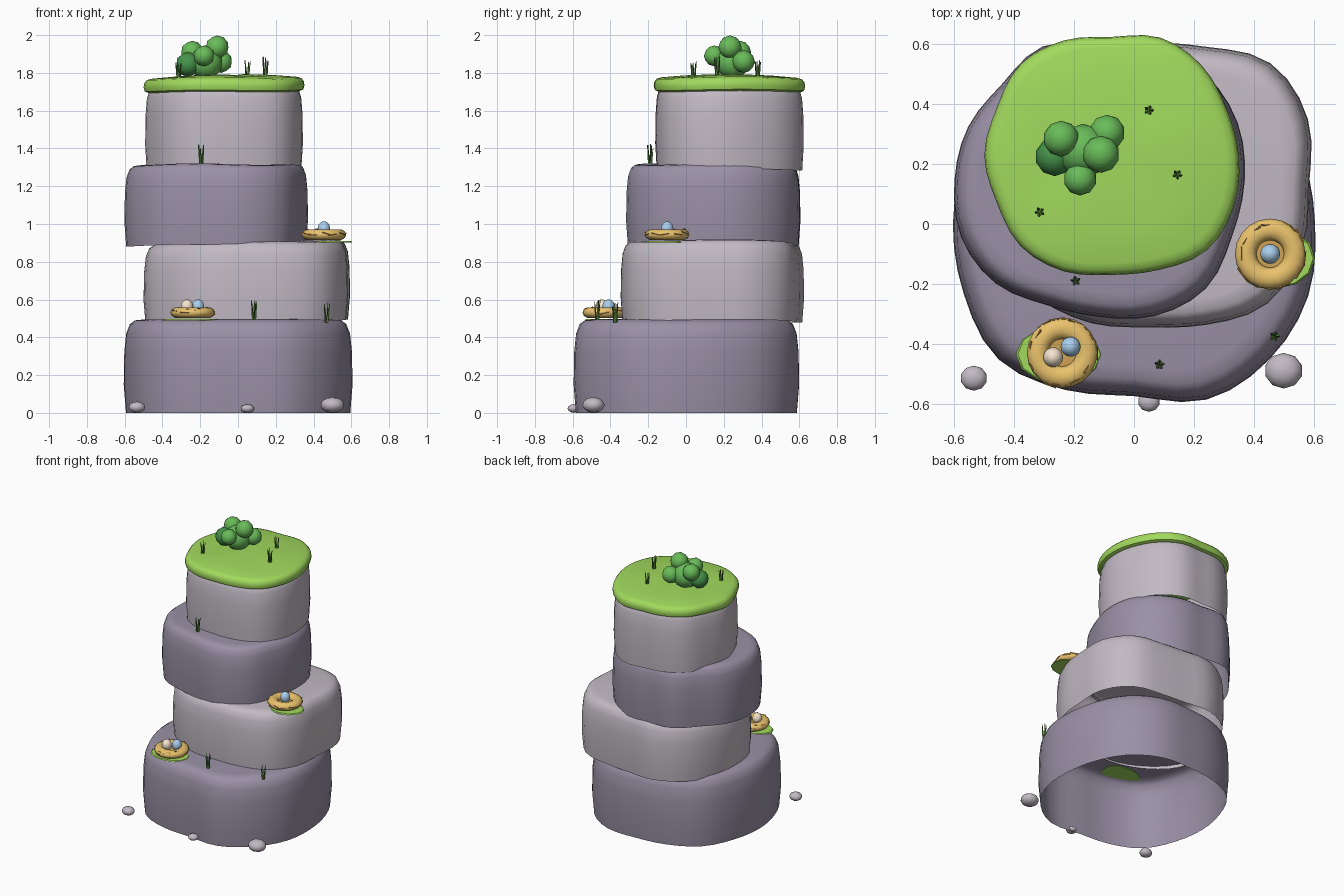
import bpy, bmesh, math, random
from mathutils import Matrix, Vector

if "Cube" in bpy.data.objects:
    bpy.data.objects.remove(bpy.data.objects["Cube"])
random.seed(4)


def mat(name, r, g, b):
    m = bpy.data.materials.new(name)
    m.diffuse_color = (r, g, b, 1)
    m.use_nodes = True
    m.node_tree.nodes["Principled BSDF"].inputs["Base Color"].default_value = m.diffuse_color
    return m


DARK = mat("dark_rock", .32, .28, .38)
LIGHT = mat("light_rock", .54, .49, .55)
GRASS = mat("grass", .36, .70, .11)
LEAF = mat("leaf", .14, .50, .10)
LEAF_DARK = mat("leaf_dark", .06, .29, .07)
BLADE = mat("blade", .10, .27, .05)
STRAW = mat("straw", .82, .54, .15)
TWIG = mat("twig", .62, .36, .09)
BLUE = mat("blue_egg", .40, .62, .85)
CREAM = mat("cream_egg", .92, .78, .62)


def finish(bm, name, material, angle=40):
    bmesh.ops.recalc_face_normals(bm, faces=bm.faces)
    me = bpy.data.meshes.new(name)
    bm.to_mesh(me)
    bm.free()
    ob = bpy.data.objects.new(name, me)
    bpy.context.collection.objects.link(ob)
    me.materials.append(material)
    bpy.ops.object.select_all(action='DESELECT')
    ob.select_set(True)
    bpy.context.view_layer.objects.active = ob
    if angle:
        bpy.ops.object.shade_smooth_by_angle(angle=math.radians(angle))
    return ob


def outline(radii, seg=48):
    # closed smooth curve through evenly spaced polar radii
    n, out = len(radii), []
    for i in range(seg):
        t = i * n / seg
        k, f = int(t), t - int(t)
        a, b, c, d = (radii[(k + j) % n] for j in (-1, 0, 1, 2))
        out.append(.5 * (2*b + (c-a)*f + (2*a-5*b+4*c-d)*f*f + (3*b-a-3*c+d)*f**3))
    return out


def loft(name, centre, radii, profile, material, tilt=0, wave=0, closed=False):
    bm, rs, rings = bmesh.new(), outline(radii), []
    n = len(rs)
    for s, z in profile:
        ring = []
        for i, r in enumerate(rs):
            a = 2 * math.pi * i / n
            x, y = centre[0] + s*r*math.cos(a), centre[1] + s*r*math.sin(a)
            ring.append(bm.verts.new((x, y, z + tilt*x + wave*math.sin(3*a + 1))))
        rings.append(ring)
    for lo, hi in zip(rings, rings[1:]):
        for i in range(n):
            bm.faces.new((lo[i], lo[(i+1) % n], hi[(i+1) % n], hi[i]))
    bm.faces.new(rings[-1])
    if closed:
        bm.faces.new(rings[0])
    return finish(bm, name, material, 50)


def tier(name, centre, radii, z0, z1, material, tilt=0, wave=0):
    shape = [(.98, 0), (1, .3), (.995, .65), (.978, .85), (.945, .95), (.90, .99), (.82, 1), (.4, 1.005)]
    loft(name, centre, radii, [(s, z0 + t*(z1-z0)) for s, t in shape], material, tilt, wave)


# stacked rock tiers, open underneath
tier("base_rock", (0, 0), [.605, .61, .635, .63, .595, .61, .635, .61, .605, .615, .64, .60, .575, .635, .64, .63],
     0, .495, DARK)
tier("second_rock", (.05, .13), [.535, .575, .575, .50, .48, .53, .555, .55, .55, .56, .53, .50, .475, .505, .56, .555],
     .48, .905, LIGHT, .02, .004)
tier("third_rock", (-.12, .145), [.49, .505, .505, .485, .455, .485, .455, .47, .48, .495, .485, .45, .455, .49, .51, .485],
     .888, 1.317, DARK, .005, .005)
top = [.425, .415, .425, .425, .395, .415, .43, .415, .425, .415, .43, .42, .40, .415, .45, .443]
tier("top_rock", (-.075, .23), [r * .98 for r in top], 1.288, 1.735, LIGHT, .0, .005)

# grass cap
loft("grass_cap", (-.075, .23), top,
     [(.5, 1.70), (.94, 1.70), (.985, 1.708), (1, 1.73), (.99, 1.753), (.96, 1.768), (.9, 1.775), (.6, 1.785), (.25, 1.79)],
     GRASS, .008, .003, True)


def blob(name, loc, scale, material, sub=2, angle=40):
    bm = bmesh.new()
    bmesh.ops.create_icosphere(bm, subdivisions=sub, radius=1)
    bmesh.ops.transform(bm, verts=bm.verts, matrix=Matrix.Translation(loc) @ Matrix.Diagonal((*scale, 1)))
    return finish(bm, name, material, angle)


# bush
for i, (x, y, z, r, m) in enumerate([
        (-.17, .245, 1.855, .09, LEAF), (-.243, .285, 1.91, .06, LEAF), (-.09, .305, 1.86, .06, LEAF),
        (-.11, .233, 1.936, .062, LEAF), (-.18, .15, 1.89, .055, LEAF), (-.265, .225, 1.845, .065, LEAF_DARK)]):
    blob(f"bush_leaf_{i}", (x, y, z), (r, r, r), m)

# pebbles
for i, (x, y, r, h) in enumerate([(-.535, -.515, .045, .03), (.05, -.593, .037, .023), (.5, -.49, .064, .042)]):
    blob(f"pebble_{i}", (x, y, h), (r, r * .93, h), LIGHT)


def stick(bm, a, b, r0, r1, sides=4):
    a, b = Vector(a), Vector(b)
    d = b - a
    m = Matrix.Translation((a + b) / 2) @ d.to_track_quat('Z', 'Y').to_matrix().to_4x4()
    bmesh.ops.create_cone(bm, cap_ends=True, segments=sides, radius1=r0, radius2=r1, depth=d.length, matrix=m)


# grass tufts
for i, (x, y, z) in enumerate([(.05, .38, 1.785), (.145, .165, 1.785), (-.315, .04, 1.775),
                               (-.195, -.19, 1.32), (.085, -.47, .497), (.47, -.375, .49)]):
    bm = bmesh.new()
    for k in range(5):
        a = k * 2 * math.pi / 5 + i
        c, s, h = math.cos(a), math.sin(a), random.uniform(.07, .105)
        stick(bm, (x + .006*c, y + .006*s, z - .01), (x + .016*c, y + .016*s, z + h), .007, .002, 3)
    finish(bm, f"grass_tuft_{i}", BLADE, 0)


def nest(tag, x, y, z, moss, eggs):
    # moss patch under the nest
    mx, my, rx, ry = moss
    bm = bmesh.new()
    bmesh.ops.create_cone(bm, cap_ends=True, segments=12, radius1=1, radius2=.95, depth=.008,
                          matrix=Matrix.Translation((mx, my, z - .004)) @ Matrix.Diagonal((rx, ry, 1, 1)))
    finish(bm, f"moss_{tag}", GRASS)
    # straw ring
    bpy.ops.mesh.primitive_torus_add(major_segments=20, minor_segments=10, major_radius=.082,
                                     minor_radius=.036, location=(x, y, z + .034))
    ob = bpy.context.object
    ob.name = f"nest_ring_{tag}"
    ob.scale.z = .8
    ob.data.materials.append(STRAW)
    bpy.ops.object.shade_smooth_by_angle(angle=math.radians(60))
    # bowl floor
    bm = bmesh.new()
    bmesh.ops.create_cone(bm, cap_ends=True, segments=8, radius1=.07, radius2=.06, depth=.025,
                          matrix=Matrix.Translation((x, y, z + .018)))
    finish(bm, f"nest_floor_{tag}", TWIG)
    # twigs woven tangentially round the ring
    bm = bmesh.new()
    for k in range(12):
        a = k * 2 * math.pi / 12 + random.uniform(-.15, .15)
        p = random.uniform(-.2, 1.2)
        r, h = .080 + .036*math.cos(p), z + .033 + .027*math.sin(p)
        c = Vector((x + r*math.cos(a), y + r*math.sin(a), h))
        t = Vector((-math.sin(a), math.cos(a), random.uniform(-.3, .3))) * .024
        stick(bm, c - t, c + t, .004, .003)
    finish(bm, f"nest_twigs_{tag}", TWIG, 0)
    # eggs
    for k, (ex, ey, m) in enumerate(eggs):
        blob(f"egg_{tag}_{k}", (ex, ey, z + .065), (.033, .033, .039), m, 3)


nest("lower", -.24, -.43, .497, (-.25, -.435, .145, .10), [(-.27, -.445, CREAM), (-.212, -.41, BLUE)])
nest("upper", .455, -.10, .91, (.475, -.115, .13, .10), [(.455, -.10, BLUE)])
